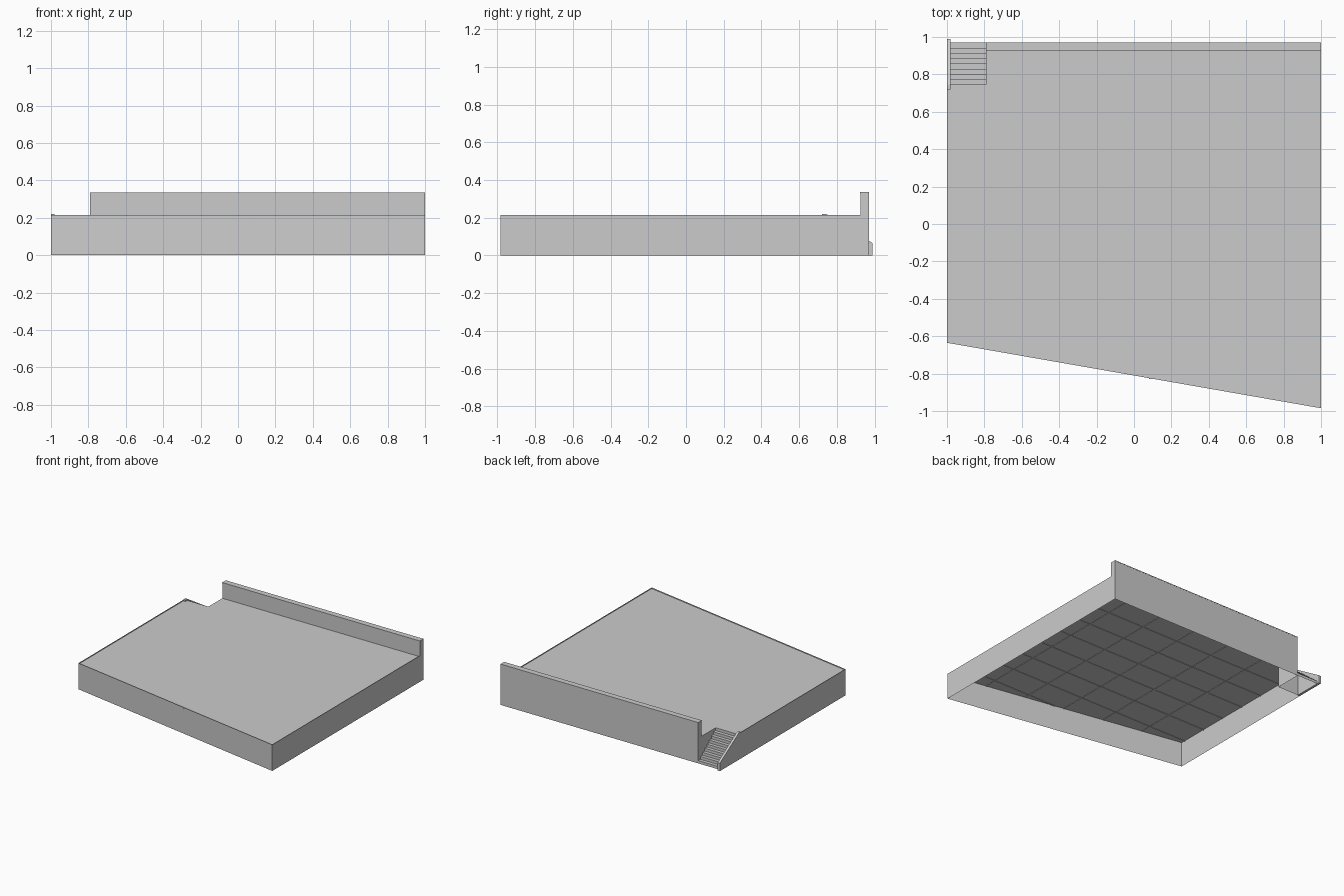
import bpy

if "Cube" in bpy.data.objects:
    bpy.data.objects.remove(bpy.data.objects["Cube"])

TOP, DECK, CAP = 0.215, 0.206, 0.335
STAIR_X, STAIR_Y, BACK = -0.79, 0.745, 0.97


def mesh(name, verts, faces):
    me = bpy.data.meshes.new(name)
    me.from_pydata(verts, [], faces)
    me.update()
    ob = bpy.data.objects.new(name, me)
    bpy.context.collection.objects.link(ob)
    return ob


def wall(name, path, z0, z1):
    """Thin upright sheet along a list of (x, y) points."""
    n = len(path)
    verts = [(x, y, z0) for x, y in path] + [(x, y, z1) for x, y in path]
    return mesh(name, verts, [(i, i + 1, n + i + 1, n + i) for i in range(n - 1)])


def box(name, x0, x1, y0, y1, z0, z1):
    v = [(x, y, z) for z in (z0, z1) for x, y in ((x0, y0), (x1, y0), (x1, y1), (x0, y1))]
    f = [(3, 2, 1, 0), (4, 5, 6, 7)] + [(i, (i + 1) % 4, (i + 1) % 4 + 4, i + 4) for i in range(4)]
    return mesh(name, v, f)


def prism_x(name, profile, x0, x1):
    """Side profile of (y, z) points extruded along x."""
    n = len(profile)
    v = [(x, y, z) for x in (x0, x1) for y, z in profile]
    f = [tuple(range(n))[::-1], tuple(range(n, 2 * n))]
    f += [(i, (i + 1) % n, (i + 1) % n + n, i + n) for i in range(n)]
    return mesh(name, v, f)


def front_y(x):
    return -0.81 - 0.175 * x


# Deck, notched for the stairs and set just below the rim
outline = [(-1, front_y(-1)), (1, front_y(1)), (1, BACK),
           (STAIR_X, BACK), (STAIR_X, STAIR_Y), (-1, STAIR_Y)]
mesh("deck", [(x, y, DECK) for x, y in outline], [tuple(range(6))])

# Hollow perimeter walls and the walls round the stair notch
wall("perimeter_wall", [(-1, STAIR_Y), (-1, front_y(-1)), (1, front_y(1)), (1, BACK)], 0, TOP)
wall("back_wall", [(1, BACK), (STAIR_X, BACK)], 0, DECK)
wall("stair_notch_wall", [(STAIR_X, BACK), (STAIR_X, STAIR_Y), (-1, STAIR_Y)], 0, DECK)

# Parapet along the back, with a thin cap
box("parapet", STAIR_X, 1, 0.925, BACK, DECK, CAP - 0.006)
box("parapet_cap", STAIR_X, 1, 0.924, BACK + 0.001, CAP - 0.006, CAP)

# Shallow joint ribs under the deck
for i in range(8):
    y = 0.73 - 0.222 * i
    x0 = max(-1, (-0.81 - y) / 0.175)
    box(f"cross_rib_{i}", x0, 1, y - 0.004, y + 0.004, DECK - 0.004, DECK - 0.001)
for i in range(5):
    x = -0.66 + 0.333 * i
    box(f"long_rib_{i}", x - 0.004, x + 0.004, front_y(x) + 0.002, BACK, DECK - 0.004, DECK - 0.001)

# Stairs as a folded sheet, open below
steps = 8
run, rise = (BACK - STAIR_Y) / steps, DECK / (steps + 1)
profile = [(BACK, 0)]
for i in range(steps):
    profile += [(BACK - i * run, (i + 1) * rise), (BACK - (i + 1) * run, (i + 1) * rise)]
profile.append((STAIR_Y, DECK))
n = len(profile)
mesh("stairs", [(x, y, z) for x in (STAIR_X, -0.98) for y, z in profile],
     [(i, i + 1, n + i + 1, n + i) for i in range(n - 1)])

# Sloping side wall beside the stairs
prism_x("stair_side_wall", [(0.72, DECK), (STAIR_Y, 0), (0.99, 0), (0.99, 0.065),
                            (0.775, 0.2), (STAIR_Y, 0.219), (0.72, 0.219)], -1, -0.98)
